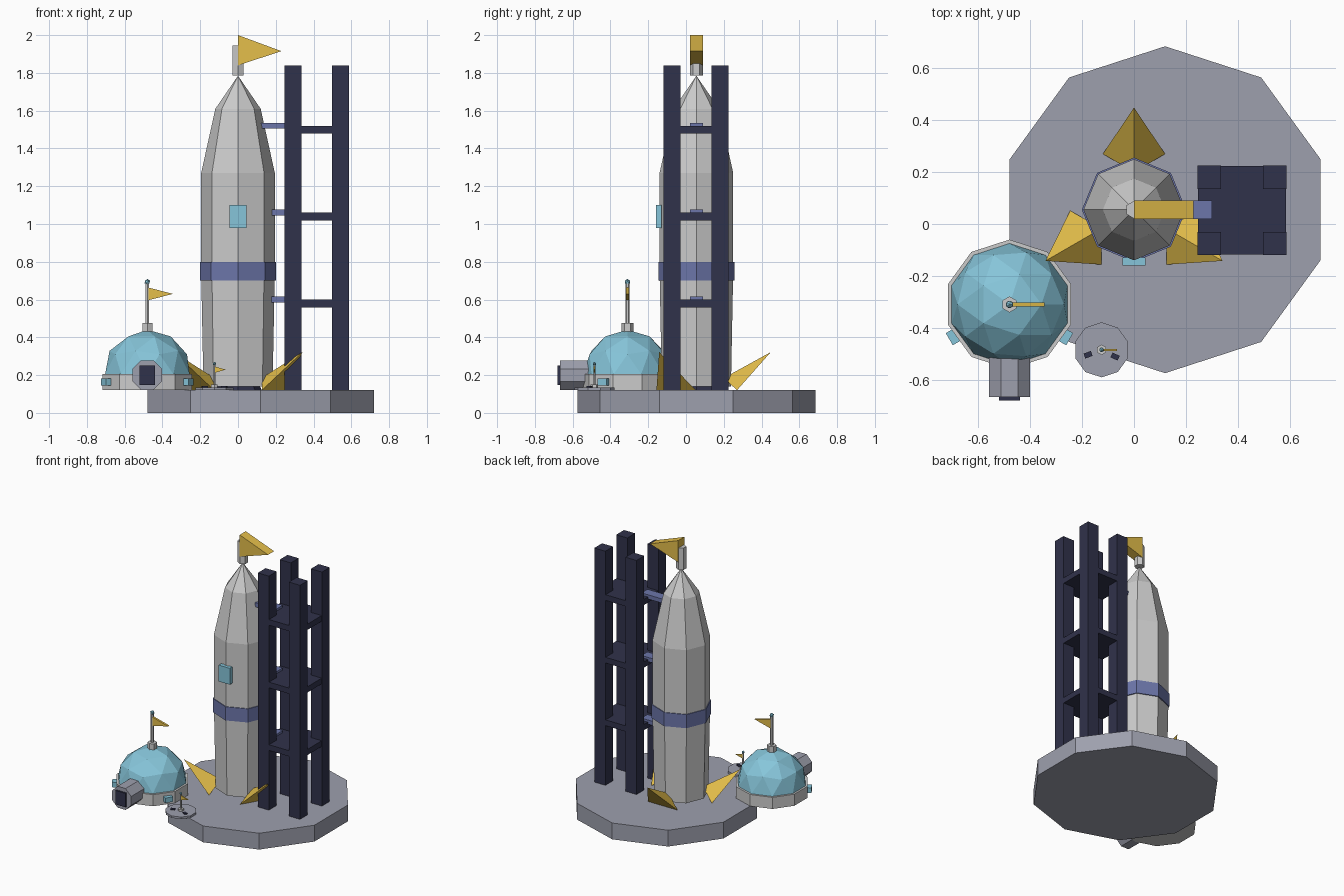
import bpy, bmesh
from math import radians, sin, cos, pi
from mathutils import Vector, Matrix

if "Cube" in bpy.data.objects:
    bpy.data.objects.remove(bpy.data.objects["Cube"])


def material(name, rgb):
    m = bpy.data.materials.new(name)
    m.diffuse_color = (*rgb, 1)
    m.use_nodes = True
    m.node_tree.nodes["Principled BSDF"].inputs["Base Color"].default_value = m.diffuse_color
    return m


NAVY = material("navy", (0.03, 0.032, 0.07))
GOLD = material("gold", (0.78, 0.52, 0.07))
SKY = material("sky", (0.24, 0.56, 0.70))
BLUE = material("blue", (0.15, 0.18, 0.40))
SLATE = material("slate", (0.34, 0.35, 0.42))


def finish(name, bm, mat=None):
    bmesh.ops.recalc_face_normals(bm, faces=bm.faces)
    me = bpy.data.meshes.new(name)
    bm.to_mesh(me)
    bm.free()
    ob = bpy.data.objects.new(name, me)
    bpy.context.collection.objects.link(ob)
    if mat:
        me.materials.append(mat)
    return ob


def box(name, x, y, z, mat=None, matrix=Matrix()):
    """Box from (min, max) ranges."""
    bm = bmesh.new()
    bmesh.ops.create_cube(bm, size=1)
    for v in bm.verts:
        v.co = Vector([(r[0] + r[1]) / 2 + c * (r[1] - r[0]) for r, c in zip((x, y, z), v.co)])
    bm.transform(matrix)
    return finish(name, bm, mat)


def lathe(name, profile, sides, centre, mat=None, start=90):
    """Faceted solid from (radius, z) points."""
    bm = bmesh.new()
    rings = []
    for r, z in profile:
        angles = [radians(start) + 2 * pi * i / sides for i in range(sides)]
        rings.append([bm.verts.new((centre[0] + r * cos(a), centre[1] + r * sin(a), z)) for a in angles])
    for a, b in zip(rings, rings[1:]):
        for i in range(sides):
            j = (i + 1) % sides
            bm.faces.new((a[i], a[j], b[j], b[i]))
    bm.faces.new(rings[0])
    bm.faces.new(rings[-1])
    bmesh.ops.remove_doubles(bm, verts=bm.verts, dist=1e-5)
    return finish(name, bm, mat)


def ball(name, centre, r, subdiv, mat, half=False):
    bm = bmesh.new()
    bmesh.ops.create_icosphere(bm, subdivisions=subdiv, radius=r)
    if half:
        bmesh.ops.bisect_plane(bm, geom=bm.verts[:] + bm.edges[:] + bm.faces[:],
                               plane_co=(0, 0, 0), plane_no=(0, 0, 1), clear_inner=True)
        bmesh.ops.holes_fill(bm, edges=[e for e in bm.edges if e.is_boundary])
    bm.transform(Matrix.Translation(centre))
    return finish(name, bm, mat)


def flag(name, x, y, thick, length, z_low, z_tip, z_high):
    """Triangular pennant pointing to +x."""
    bm = bmesh.new()
    tri = ((x, z_low), (x + length, z_tip), (x, z_high))
    a = [bm.verts.new((px, y - thick / 2, pz)) for px, pz in tri]
    face = bm.faces.new(a)
    ext = bmesh.ops.extrude_face_region(bm, geom=[face])
    bmesh.ops.translate(bm, vec=(0, thick, 0),
                        verts=[g for g in ext["geom"] if isinstance(g, bmesh.types.BMVert)])
    return finish(name, bm, GOLD)


# launch pad
lathe("launch_pad", [(0.63, 0), (0.63, 0.12)], 10, (0.12, 0.055), SLATE)

# rocket
RC = (0, 0.055)
lathe("rocket_nozzle", [(0.13, 0.115), (0.11, 0.15)], 8, RC, NAVY)
lathe("rocket_body", [(0.183, 0.14), (0.195, 0.75), (0.195, 1.27), (0.12, 1.61), (0, 1.785)], 8, RC)
lathe("rocket_band", [(0.201, 0.70), (0.201, 0.80)], 8, RC, BLUE)
box("rocket_window", (-0.045, 0.045), (-0.16, -0.13), (0.98, 1.10), SKY)
lathe("rocket_mast", [(0.034, 1.785), (0.034, 1.945)], 6, RC)
flag("rocket_flag", 0, 0.055, 0.07, 0.23, 1.84, 1.915, 2.0)

# fins: three-sided spikes leaning outward
for k, angle in enumerate((90, 210, 330)):
    bm = bmesh.new()
    fin = [bm.verts.new(p) for p in ((0.394, 0, 0.322), (0.215, 0.12, 0.12), (0.215, -0.12, 0.12), (0.145, 0, 0.185))]
    for tri in ((0, 1, 2), (0, 2, 3), (0, 3, 1), (1, 3, 2)):
        bm.faces.new([fin[i] for i in tri])
    bm.transform(Matrix.Translation((*RC, 0)) @ Matrix.Rotation(radians(angle), 4, 'Z'))
    finish(f"rocket_fin_{k + 1}", bm, GOLD)

# service tower
for x in ((0.245, 0.335), (0.498, 0.588)):
    for y in ((-0.12, -0.03), (0.135, 0.225)):
        box("tower_post", x, y, (0.12, 1.84), NAVY)
for z, x0 in ((0.58, 0.175), (1.04, 0.175), (1.5, 0.12)):
    box("tower_platform", (0.247, 0.586), (-0.118, 0.223), (z - 0.022, z + 0.02), NAVY)
    box("tower_arm", (x0, 0.30), (0.02, 0.09), (z + 0.005, z + 0.036), BLUE)

# dome habitat
DX, DY = -0.48, -0.31
lathe("habitat_base", [(0.25, 0.12), (0.25, 0.205)], 10, (DX, DY))
ball("habitat_dome", (DX, DY, 0.205), 0.235, 2, SKY, half=True)
lathe("habitat_cap", [(0.031, 0.42), (0.031, 0.475)], 6, (DX, DY))
lathe("habitat_pole", [(0.011, 0.46), (0.011, 0.69)], 6, (DX, DY))
ball("habitat_pole_tip", (DX, DY, 0.693), 0.016, 1, SKY)
flag("habitat_flag", DX, DY, 0.015, 0.135, 0.595, 0.63, 0.665)
for angle in (210, 330):
    box("habitat_window", (0.235, 0.268), (-0.027, 0.027), (0.145, 0.182), SKY,
        Matrix.Translation((DX, DY, 0)) @ Matrix.Rotation(radians(angle), 4, 'Z'))

# airlock: octagonal tube laid along y
airlock = lathe("airlock", [(0.085, 0), (0.085, 0.2)], 8, (0, 0), SLATE, start=22.5)
airlock.data.transform(Matrix.Translation((DX, -0.667, 0.2)) @ Matrix.Rotation(radians(-90), 4, 'X'))
box("airlock_door", (DX - 0.041, DX + 0.041), (-0.68, -0.65), (0.148, 0.25), NAVY)

# landing disc with marker flag and boot prints
MX, MY = -0.125, -0.485
lathe("marker_disc", [(0.106, 0.12), (0.106, 0.135)], 10, (MX, MY), SLATE)
lathe("marker_base", [(0.02, 0.13), (0.02, 0.15)], 6, (MX, MY))
lathe("marker_pole", [(0.006, 0.14), (0.006, 0.258)], 6, (MX, MY))
ball("marker_pole_tip", (MX, MY, 0.26), 0.01, 1, SKY)
flag("marker_flag", MX, MY, 0.008, 0.06, 0.212, 0.229, 0.246)
for x, y, turn in ((-0.177, -0.504, 20), (-0.073, -0.511, -25)):
    box("boot_print", (-0.015, 0.015), (-0.01, 0.01), (0.13, 0.142), NAVY,
        Matrix.Translation((x, y, 0)) @ Matrix.Rotation(radians(turn), 4, 'Z'))
